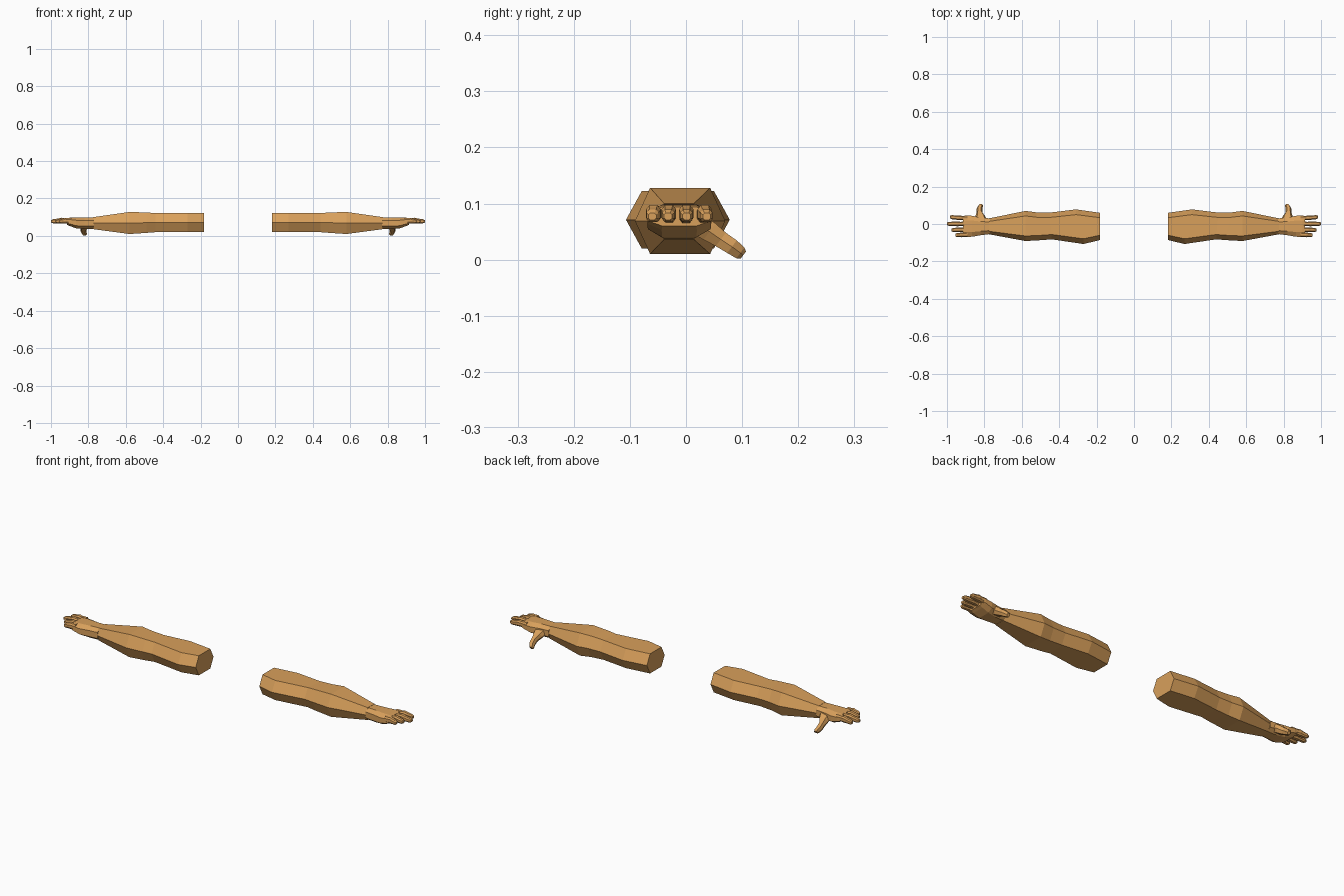
import bpy, bmesh
from mathutils import Vector

if "Cube" in bpy.data.objects:
    bpy.data.objects.remove(bpy.data.objects["Cube"])

skin = bpy.data.materials.new("tan skin")
skin.diffuse_color = (0.69, 0.35, 0.105, 1)
skin.use_nodes = True
skin.node_tree.nodes["Principled BSDF"].inputs["Base Color"].default_value = skin.diffuse_color


def loft(name, rings):
    """Skin a list of equal-length point rings, cap both ends, mirror across x."""
    bm = bmesh.new()
    loops = [[bm.verts.new(p) for p in ring] for ring in rings]
    n = len(loops[0])
    for a, b in zip(loops, loops[1:]):
        for i in range(n):
            j = (i + 1) % n
            bm.faces.new((a[i], a[j], b[j], b[i]))
    bm.faces.new(loops[0])
    bm.faces.new(loops[-1])
    bmesh.ops.recalc_face_normals(bm, faces=bm.faces[:])
    mesh = bpy.data.meshes.new(name)
    bm.to_mesh(mesh)
    bm.free()
    mesh.materials.append(skin)
    ob = bpy.data.objects.new(name, mesh)
    bpy.context.collection.objects.link(ob)
    mod = ob.modifiers.new("other side", 'MIRROR')
    mod.use_mirror_merge = False
    return ob


def hexagon(xf, xb, front, back, low, high, inset):
    """Six-sided section with ridges at front and back; its ends may be skewed in x."""
    mid = (low + high) / 2
    return [(xf, front, mid), (xf, front + inset, high), (xb, back - inset, high),
            (xb, back, mid), (xb, back - inset, low), (xf, front + inset, low)]


def octagon(x, yc, zc, w, h):
    """Chamfered box section across x."""
    pts = [(-1, -.5), (-1, .5), (-.55, 1), (.55, 1),
           (1, .5), (1, -.5), (.55, -1), (-.55, -1)]
    return [(x, yc + a * w, zc + b * h) for a, b in pts]


# Upper arm, elbow and forearm
loft("arm", [hexagon(*s) for s in (
    (.183, .183, -.086, .060, .020, .122, .026),
    (.270, .310, -.107, .078, .020, .122, .028),
    (.440, .450, -.082, .061, .020, .122, .026),
    (.490, .520, -.086, .062, .016, .125, .026),
    (.580, .580, -.091, .070, .010, .128, .027),
    (.775, .775, -.055, .030, .036, .100, .016),
)])

# Palm, from wrist to knuckles
loft("palm", [octagon(*s) for s in (
    (.770, -.012, .068, .042, .031),
    (.820, -.013, .068, .047, .031),
    (.865, -.012, .069, .056, .029),
    (.900, -.012, .075, .057, .022),
    (.915, -.012, .077, .055, .017),
)])

# Four fingers: y at the knuckle, y at the tip, tip x
fingers = {"little_finger": (-.056, -.060, .955), "ring_finger": (-.029, -.032, .975),
           "middle_finger": (0, .001, 1.0), "index_finger": (.030, .037, .983)}
for name, (y0, y1, tip) in fingers.items():
    rings = []
    for t, w, h, z in ((0, .013, .017, .079), (.35, .0115, .014, .081),
                       (.5, .013, .015, .082), (.65, .0115, .013, .080),
                       (.9, .011, .011, .078), (1, .007, .006, .077)):
        rings.append(octagon(.890 + (tip - .890) * t, y0 + (y1 - y0) * t, z, w, h))
    loft(name, rings)

# Thumb, pointing back and down
axis = Vector((0, .8, -.6))
across = Vector((0, .6, .8))
rings = []
for centre, wx, wt in (((.818, .015, .066), .036, .020), ((.822, .042, .050), .026, .018),
                       ((.826, .062, .036), .015, .015), ((.826, .082, .023), .015, .014),
                       ((.820, .097, .012), .013, .012), ((.818, .102, .008), .009, .008)):
    c = Vector(centre)
    rings.append([c + Vector((a * wx, 0, 0)) + across * b * wt
                  for a, b in ((-1, 0), (-.6, 1), (.6, 1), (1, 0), (.6, -1), (-.6, -1))])
loft("thumb", rings)
